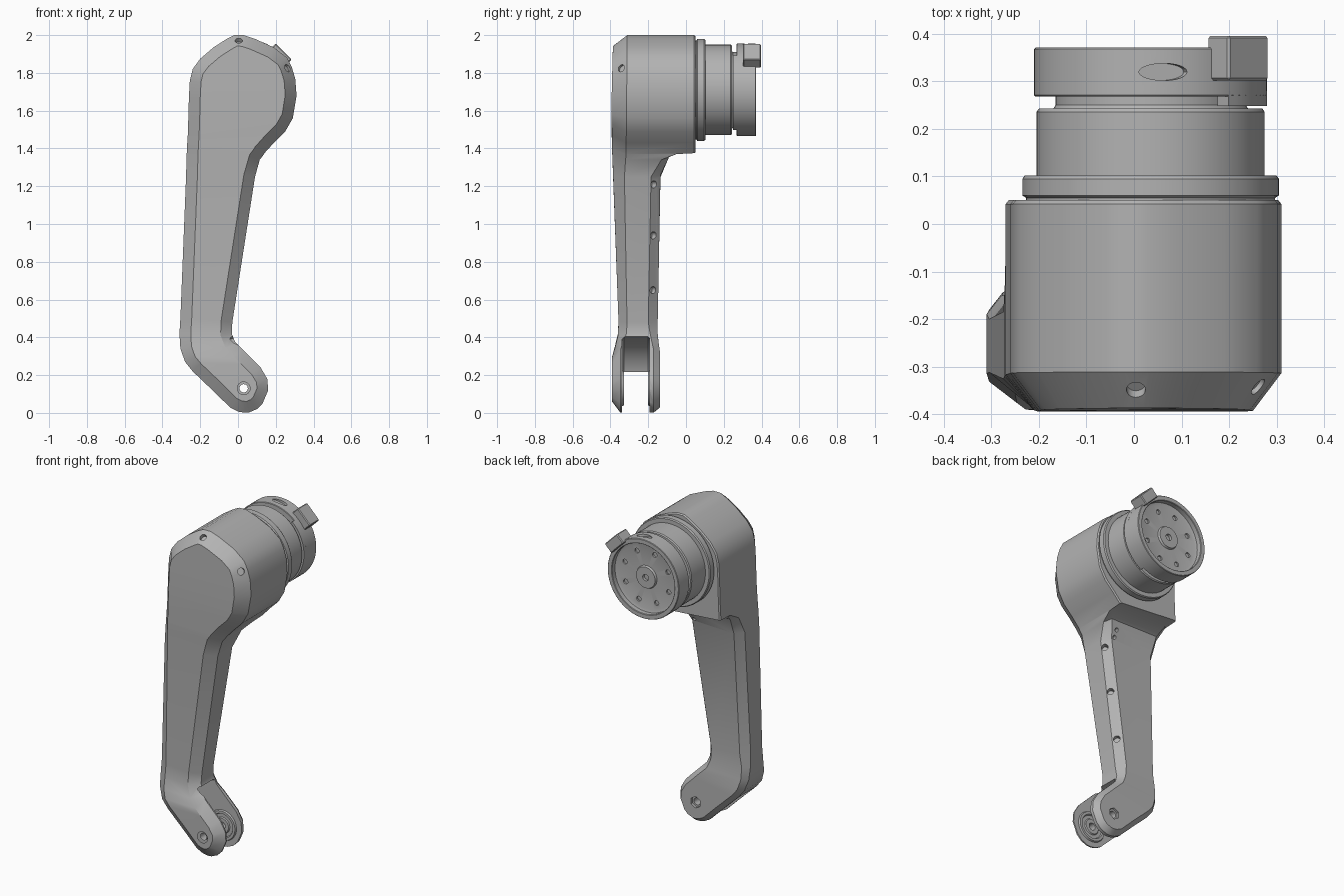
import bpy, bmesh, math
from mathutils import Vector

cube = bpy.data.objects.get("Cube")
if cube:
    bpy.data.objects.remove(cube, do_unlink=True)

grey = bpy.data.materials.new("satin grey")
grey.use_nodes = True
grey.diffuse_color = (0.45, 0.45, 0.45, 1)
grey.node_tree.nodes["Principled BSDF"].inputs["Base Color"].default_value = (0.45, 0.45, 0.45, 1)

AXIS = (0.035, 1.71)    # motor axis in x, z
HINGE = (0.03, 0.13)    # fork pin in x, z


def finish(name, bm):
    bmesh.ops.remove_doubles(bm, verts=bm.verts, dist=1e-5)
    bmesh.ops.recalc_face_normals(bm, faces=bm.faces)
    mesh = bpy.data.meshes.new(name)
    bm.to_mesh(mesh)
    bm.free()
    mesh.materials.append(grey)
    obj = bpy.data.objects.new(name, mesh)
    bpy.context.collection.objects.link(obj)
    return obj


def activate(obj):
    bpy.ops.object.select_all(action='DESELECT')
    obj.select_set(True)
    bpy.context.view_layer.objects.active = obj


def smooth(obj, degrees=30):
    activate(obj)
    bpy.ops.object.shade_smooth_by_angle(angle=math.radians(degrees))


def lathe(name, profile, centre, start=0, sweep=360, steps=72):
    """Turn (radius, y) points about an axis along y; closed loop profile."""
    bm = bmesh.new()
    rows = []
    for i in range(steps + 1):
        a = math.radians(start + sweep * i / steps)
        rows.append([bm.verts.new((centre[0] + r * math.cos(a), y, centre[1] + r * math.sin(a)))
                     for r, y in profile])
    n = len(profile)
    for a, b in zip(rows, rows[1:]):
        for j in range(n):
            k = (j + 1) % n
            if profile[j][0] or profile[k][0]:
                bm.faces.new((a[j], a[k], b[k], b[j]))
    if sweep < 360:
        bm.faces.new(rows[0])
        bm.faces.new(rows[-1])
    return finish(name, bm)


def rod(name, centre, direction, radius, depth, sides=24):
    bm = bmesh.new()
    turn = Vector(direction).to_track_quat('Z', 'Y').to_matrix().to_4x4()
    turn.translation = centre
    bmesh.ops.create_cone(bm, cap_ends=True, segments=sides, radius1=radius,
                          radius2=radius, depth=depth, matrix=turn)
    return finish(name, bm)


def cut(target, cutter):
    cutter.hide_render = True
    mod = target.modifiers.new("cut", 'BOOLEAN')
    mod.operation = 'DIFFERENCE'
    mod.solver = 'EXACT'
    mod.object = cutter
    activate(target)
    bpy.ops.object.modifier_apply(modifier=mod.name)
    bpy.data.objects.remove(cutter, do_unlink=True)


# Arm outline: right and left edge points, paired from the top down to the fork
RIGHT = [(-.02, 2), (-.06, 1.98), (-.13, 1.935), (-.2, 1.875), (-.24, 1.82), (-.255, 1.76),
         (-.26, 1.67), (-.263, 1.56), (-.266, 1.47), (-.268, 1.44), (-.27, 1.41), (-.27, 1.405),
         (-.272, 1.36), (-.275, 1.25), (-.305, .5), (-.31, .42), (-.305, .34), (-.28, .27),
         (-.24, .22), (-.13, .115), (-.04, .027), (0, .007), (.035, .001), (.06, .003)]
LEFT = [(.03, 2), (.09, 1.98), (.19, 1.935), (.26, 1.88), (.285, 1.83), (.303, 1.77),
        (.31, 1.68), (.29, 1.56), (.25, 1.49), (.19, 1.43), (.14, 1.375), (.138, 1.37),
        (.115, 1.34), (.09, 1.25), (-.03, .48), (-.033, .42), (-.015, .375), (.02, .34),
        (.06, .3), (.12, .24), (.155, .18), (.16, .12), (.13, .05), (.1, .02)]
# Height, front y, front bevel depth, back y, back bevel depth
DEPTHS = [(2.1, -.385, .075, .05, .008), (1.6, -.395, .08, .05, .008), (1.391, -.392, .075, .05, .008),
          (1.388, -.392, .075, -.03, .02), (1.35, -.39, .07, -.09, .04), (1.25, -.386, .06, -.135, .05),
          (.48, -.357, .045, -.15, .05), (.42, -.36, .045, -.15, .04),
          (.3, -.392, .045, -.137, .035), (-.1, -.392, .045, -.137, .035)]


def depth_at(z):
    for hi, lo in zip(DEPTHS, DEPTHS[1:]):
        if z >= lo[0]:
            t = (z - lo[0]) / (hi[0] - lo[0])
            return [b + (a - b) * t for a, b in zip(hi[1:], lo[1:])]


def build_arm():
    rows = len(LEFT)
    loop = [Vector(p) for p in RIGHT + LEFT[::-1]]
    n = len(loop)
    bm = bmesh.new()
    rings = [[], [], [], []]
    for i, p in enumerate(loop):
        row = min(i, n - 1 - i)
        front, fc, back, bc = depth_at((RIGHT[row][1] + LEFT[row][1]) / 2)
        d1 = (p - loop[i - 1]).normalized()
        d2 = (loop[(i + 1) % n] - p).normalized()
        t = (d1 + d2).normalized()
        inward = Vector((-t.y, t.x))
        for ring, inset, y in zip(rings, (.06, 0, 0, bc * .8),
                                  (front, front + fc, back - bc, back)):
            q = p + inward * inset
            ring.append(bm.verts.new((q.x, y, q.y)))
    for a, b in zip(rings, rings[1:]):
        for i in range(n):
            k = (i + 1) % n
            bm.faces.new((a[i], a[k], b[k], b[i]))
    for ring in (rings[0], rings[3]):
        for i in range(rows - 1):
            bm.faces.new((ring[i], ring[i + 1], ring[n - 2 - i], ring[n - 1 - i]))
    return finish("arm_shell", bm)


arm = build_arm()

# Fork slot and pin hole with its recesses
cut(arm, lathe("slot_cutter", [(0, -.338), (.27, -.338), (.28, -.328), (.28, -.202), (.27, -.192), (0, -.192)], HINGE))
pin = (HINGE[0], -.26, HINGE[1])
cut(arm, rod("pin_cutter", pin, (0, 1, 0), .022, .5))
cut(arm, rod("hex_cutter", (pin[0], -.137, pin[2]), (0, 1, 0), .036, .03, 6))
cut(arm, rod("head_cutter", (pin[0], -.392, pin[2]), (0, 1, 0), .034, .02))

# Screw recesses on the front bevel, the inner edge and the back of the neck
cut(arm, rod("screw_cutter", (.004, -.35, 1.972), (0, -.6, .8), .02, .05))
cut(arm, rod("screw_cutter", (.27, -.35, 1.83), (.7, -.6, .4), .02, .05))
for z in (.65, .94, 1.21):
    x = -.03 + (z - .48) * .156 - .02
    cut(arm, rod("screw_cutter", (x, -.178, z), (1, 1, 0), .019, .04))
for z in (1.27, 1.31):
    cut(arm, rod("small_hole_cutter", (.035, -.12, z), (0, 1, 0), .011, .08))
smooth(arm)

# Bearing rings on the inner walls of the fork
for name, wall, step in (("front_bearing", -.34, 1), ("back_bearing", -.19, -1)):
    def y(d):
        return wall + step * d
    ring = lathe(name, [(.022, y(0)), (.022, y(.01)), (.045, y(.01)), (.05, y(.004)), (.07, y(.004)),
                        (.075, y(.012)), (.09, y(.012)), (.095, y(0))], HINGE, steps=48)
    smooth(ring)

# Motor collar, body and neck
collar = lathe("motor_collar", [(0, .03), (.262, .03), (.262, .055), (.27, .06), (.27, .095),
                                (.265, .102), (0, .102)], AXIS)
body = lathe("motor_body", [(0, .09), (.24, .09), (.24, .236), (.235, .243), (.205, .243),
                            (.2, .25), (.2, .28), (0, .28)], AXIS)
for part in (collar, body):
    smooth(part)

# Output horn with a recessed face, hub and bolt holes
horn = lathe("output_horn", [(0, .268), (.242, .268), (.245, .271), (.245, .368), (.242, .371), (.218, .371),
                             (.215, .368), (.215, .34), (.2, .335), (.07, .335), (.065, .347),
                             (.02, .347), (.02, .33), (0, .33)], AXIS)
for i in range(8):
    a = math.radians(45 * i + 20)
    cut(horn, rod("bolt_cutter", (AXIS[0] + .16 * math.cos(a), .34, AXIS[1] + .16 * math.sin(a)),
                  (0, 1, 0), .015, .03, 16))
slot = rod("index_slot_cutter", (.065, .32, 1.955), (.35, 0, 1), .03, .03)
for v in slot.data.vertices:
    v.co.x = .065 + (v.co.x - .065) * 1.7
    v.co.y = .32 + (v.co.y - .32) * .6
cut(horn, slot)
smooth(horn)
smooth(lathe("horn_skirt", [(.21, .248), (.245, .248), (.245, .28), (.21, .28)], AXIS,
             start=-60, sweep=108, steps=24))

# Tilted stop block on the rim
bm = bmesh.new()
bmesh.ops.create_cube(bm, size=1)
bmesh.ops.scale(bm, vec=(.065, .094, .12), verts=bm.verts)
bmesh.ops.bevel(bm, geom=bm.edges[:], offset=.005, segments=1, affect='EDGES')
block = finish("stop_block", bm)
block.location = (.219, .349, 1.89)
block.rotation_euler = (0, math.radians(-45), 0)
